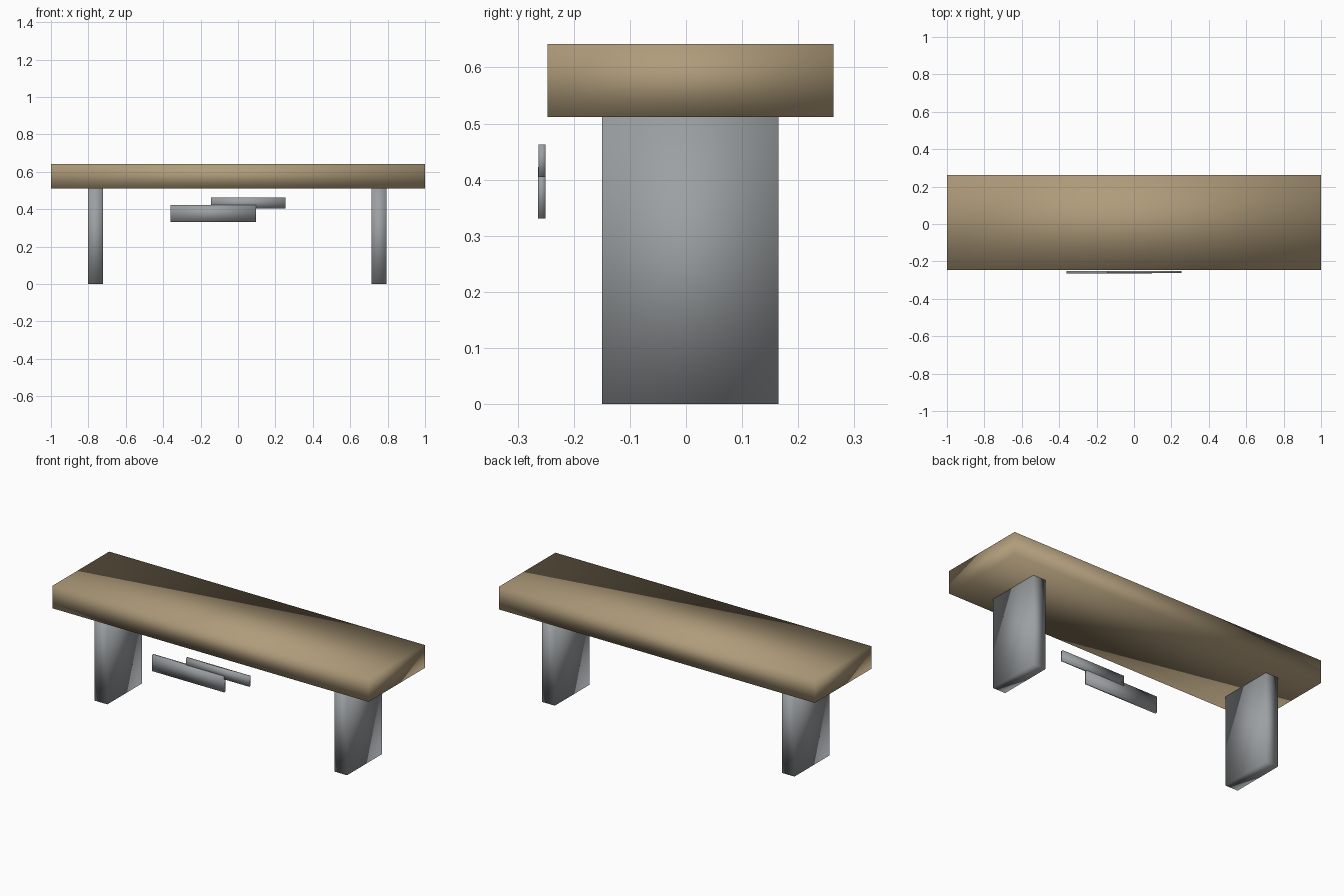
import bpy

default = bpy.data.objects.get("Cube")
if default:
    bpy.data.objects.remove(default, do_unlink=True)


def make_material(name, colour):
    mat = bpy.data.materials.new(name)
    mat.use_nodes = True
    mat.diffuse_color = (*colour, 1)
    mat.node_tree.nodes["Principled BSDF"].inputs["Base Color"].default_value = (*colour, 1)
    return mat


def make_box(name, xs, ys, zs, mat):
    """Soft-shaded box spanning the given ranges."""
    spans = (xs, ys, zs)
    bpy.ops.mesh.primitive_cube_add(size=1, location=[sum(s) / 2 for s in spans])
    box = bpy.context.object
    box.name = name
    box.scale = [s[1] - s[0] for s in spans]
    bpy.ops.object.transform_apply(location=False, rotation=False, scale=True)
    bpy.ops.object.shade_smooth()
    box.data.materials.append(mat)
    return box


wood = make_material("warm wood", (0.43, 0.33, 0.195))
metal = make_material("grey metal", (0.33, 0.35, 0.36))

# Seat slab
make_box("seat", (-1, 1), (-0.247, 0.263), (0.512, 0.642), wood)

# Slab legs
for name, x in (("right_leg", -0.762), ("left_leg", 0.755)):
    make_box(name, (x - 0.04, x + 0.04), (-0.15, 0.165), (0, 0.512), metal)

# Thin hanging plates below the front edge, the lower one just ahead
make_box("lower_plate", (-0.36, 0.097), (-0.264, -0.25), (0.331, 0.423), metal)
make_box("upper_plate", (-0.145, 0.255), (-0.263, -0.25), (0.405, 0.463), metal)
